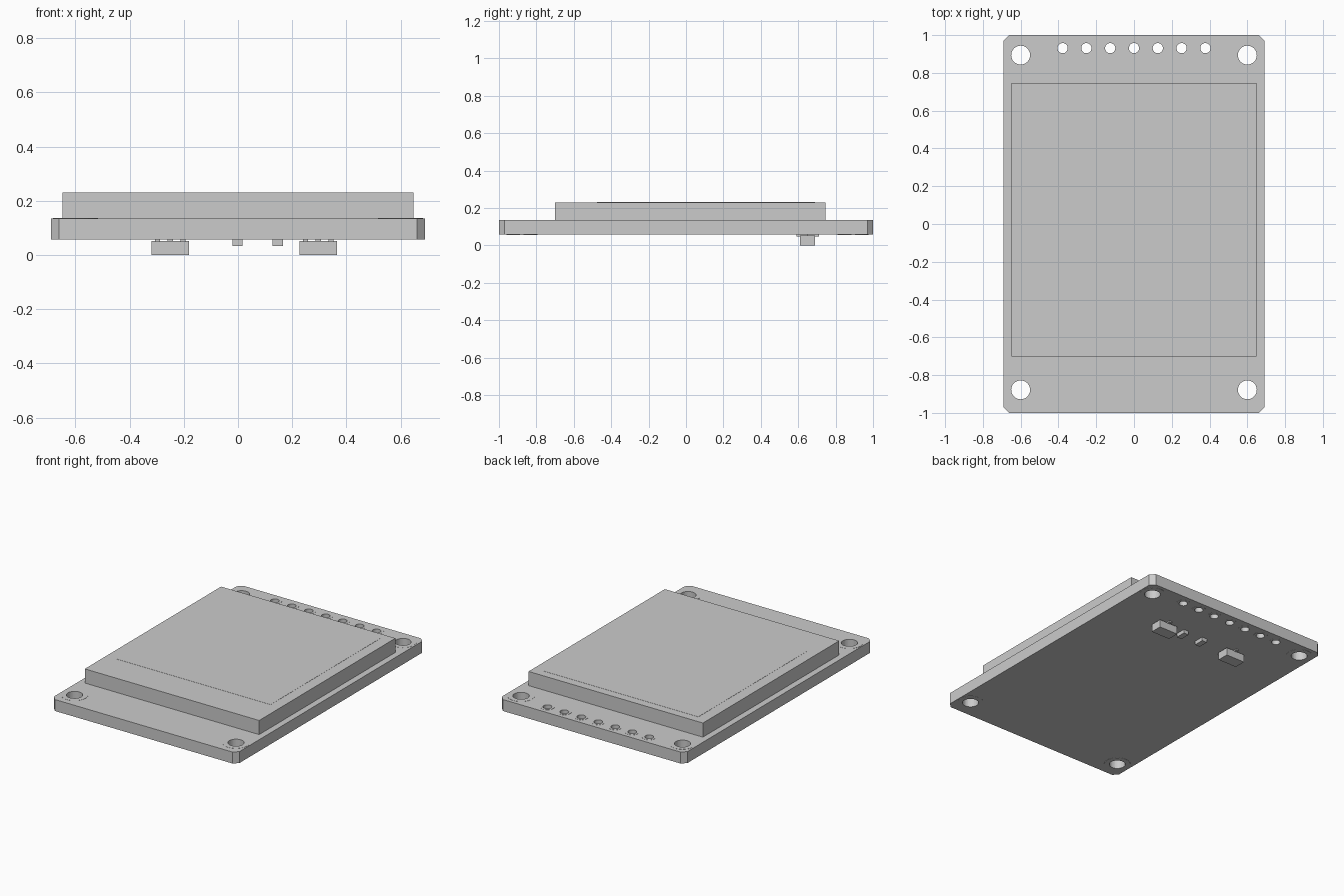
import bpy, bmesh
from math import cos, sin, tau

old = bpy.data.objects.get("Cube")
if old:
    bpy.data.objects.remove(old, do_unlink=True)

grey = bpy.data.materials.new("plain grey")
grey.use_nodes = True
GREY = (0.6, 0.6, 0.6, 1)
grey.diffuse_color = GREY
grey.node_tree.nodes["Principled BSDF"].inputs["Base Color"].default_value = GREY

BOARD_LOW, BOARD_TOP, SCREEN_TOP = 0.058, 0.135, 0.23


def finish(name, bm):
    bmesh.ops.recalc_face_normals(bm, faces=bm.faces)
    mesh = bpy.data.meshes.new(name)
    bm.to_mesh(mesh)
    bm.free()
    mesh.materials.append(grey)
    obj = bpy.data.objects.new(name, mesh)
    bpy.context.collection.objects.link(obj)
    return obj


def prism(name, outline, low, high):
    bm = bmesh.new()
    face = bm.faces.new([bm.verts.new((x, y, low)) for x, y in outline])
    top = bmesh.ops.extrude_face_region(bm, geom=[face])["geom"]
    for v in top:
        if isinstance(v, bmesh.types.BMVert):
            v.co.z = high
    return finish(name, bm)


def box(name, x, y, low, high):
    return prism(name, [(x[0], y[0]), (x[1], y[0]), (x[1], y[1]), (x[0], y[1])], low, high)


def circle(cx, cy, r, n=32):
    return [(cx + r * cos(tau * i / n), cy + r * sin(tau * i / n)) for i in range(n)]


def ring(name, cx, cy, inner, outer, low, high):
    bm = bmesh.new()
    loops = [[bm.verts.new((x, y, z)) for x, y in circle(cx, cy, r)]
             for r, z in ((inner, low), (outer, low), (outer, high), (inner, high))]
    for k in range(4):
        a, b = loops[k], loops[(k + 1) % 4]
        for i in range(len(a)):
            j = (i + 1) % len(a)
            bm.faces.new((a[i], a[j], b[j], b[i]))
    return finish(name, bm)


# Circuit board with clipped corners
w, h, c = 0.69, 1.0, 0.03
outline = [(c - w, -h), (w - c, -h), (w, c - h), (w, h - c),
           (w - c, h), (c - w, h), (-w, h - c), (-w, c - h)]
board = prism("circuit_board", outline, BOARD_LOW, BOARD_TOP)

# Mounting holes and the row of pin holes: centre, hole radius, pad radius
holes = [(x, y, 0.05, 0.083) for x in (-0.6, 0.6) for y in (-0.878, 0.894)]
holes += [(i * 0.126, 0.931, 0.027, 0.044) for i in range(-3, 4)]
for x, y, r, pad in holes:
    cutter = prism("hole_cutter", circle(x, y, r), 0, 0.3)
    cutter.hide_render = True
    cutter.hide_set(True)
    mod = board.modifiers.new("hole", "BOOLEAN")
    mod.operation = "DIFFERENCE"
    mod.solver = "EXACT"
    mod.object = cutter
bpy.context.view_layer.update()
cut_mesh = bpy.data.meshes.new_from_object(
    board.evaluated_get(bpy.context.evaluated_depsgraph_get()))
board.modifiers.clear()
board.data = cut_mesh
for obj in [o for o in bpy.data.objects if o.name.startswith("hole_cutter")]:
    bpy.data.objects.remove(obj, do_unlink=True)

# Thin solder pads around each hole, on both sides
for x, y, r, pad in holes:
    ring("upper_pad", x, y, r, pad, BOARD_TOP - 0.001, BOARD_TOP + 0.001)
    ring("lower_pad", x, y, r, pad, BOARD_LOW - 0.001, BOARD_LOW + 0.001)

# Display panel and its thin active area
box("display_panel", (-0.648, 0.648), (-0.701, 0.746), BOARD_TOP, SCREEN_TOP)
box("active_area", (-0.575, 0.575), (-0.475, 0.69), SCREEN_TOP - 0.001, SCREEN_TOP + 0.001)

# Three-legged chips under the board
for x in (-0.25, 0.296):
    box("chip_body", (x - 0.07, x + 0.07), (0.61, 0.69), 0, 0.052)
    for dx, y in ((0, (0.65, 0.71)), (-0.047, (0.59, 0.65)), (0.047, (0.59, 0.65))):
        box("chip_leg", (x + dx - 0.01, x + dx + 0.01), y, 0.049, BOARD_LOW + 0.001)

# Small two-ended parts between the chips
for x in (-0.002, 0.147):
    box("small_component", (x - 0.019, x + 0.019), (0.615, 0.685), 0.033, BOARD_LOW + 0.001)
